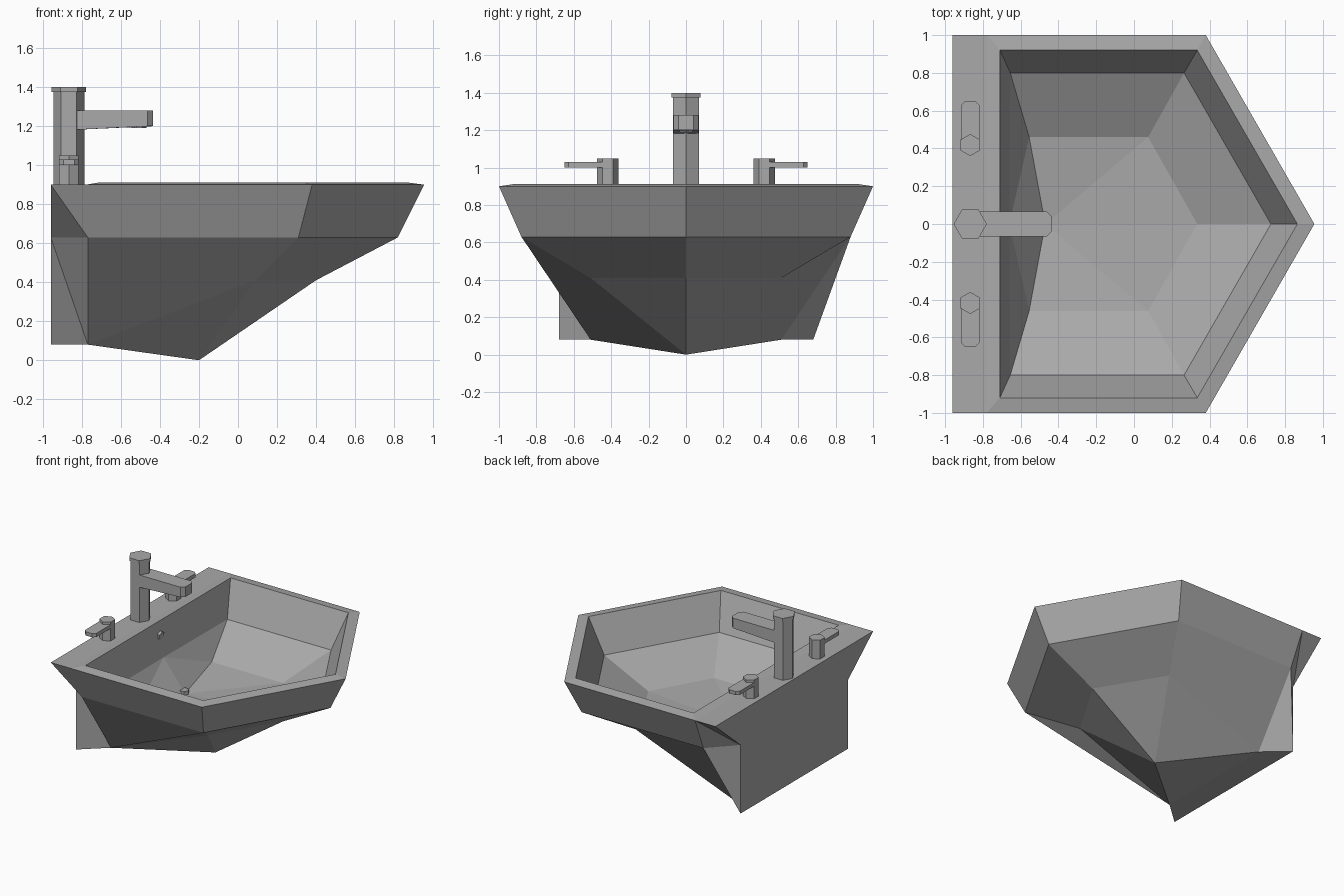
import bpy, bmesh, math
from mathutils import Vector

if "Cube" in bpy.data.objects:
    bpy.data.objects.remove(bpy.data.objects["Cube"])


def make_material(name, level):
    mat = bpy.data.materials.new(name)
    mat.use_nodes = True
    colour = (level, level, level, 1)
    mat.diffuse_color = colour
    mat.node_tree.nodes["Principled BSDF"].inputs["Base Color"].default_value = colour
    return mat


grey = make_material("light grey", 0.4)


def finish(bm, name):
    bmesh.ops.remove_doubles(bm, verts=bm.verts, dist=0.0001)
    bmesh.ops.recalc_face_normals(bm, faces=bm.faces)
    mesh = bpy.data.meshes.new(name)
    bm.to_mesh(mesh)
    bm.free()
    mesh.materials.append(grey)
    obj = bpy.data.objects.new(name, mesh)
    bpy.context.collection.objects.link(obj)
    return obj


def prism(name, outline, height, origin, taper=1.0):
    """Flat outline in x and y, raised from the origin."""
    bm = bmesh.new()
    base = Vector(origin)
    low = [bm.verts.new(base + Vector((x, y, 0))) for x, y in outline]
    top = [bm.verts.new(base + Vector((x * taper, y * taper, height))) for x, y in outline]
    bm.faces.new(low)
    bm.faces.new(top)
    for i in range(len(low)):
        j = (i + 1) % len(low)
        bm.faces.new((low[i], low[j], top[j], top[i]))
    return finish(bm, name)


def hexagon(radius, turn=0.0):
    angles = [turn + i * math.pi / 3 for i in range(6)]
    return [(radius * math.cos(a), radius * math.sin(a)) for a in angles]


def bar(length, half, cut):
    """Bar outline along +x with clipped outer corners."""
    return [(0, -half), (length - cut, -half), (length, cut - half),
            (length, half - cut), (length - cut, half), (0, half)]


# Basin shell
bm = bmesh.new()


def ring(back, corner, side, apex, z, back_z=None):
    bz = z if back_z is None else back_z
    points = [(back, side, bz), (corner, side, z), (apex, 0, z),
              (corner, -side, z), (back, -side, bz)]
    return [bm.verts.new(p) for p in points]


def bridge(a, b, spans):
    n = len(a)
    for i in spans:
        j = (i + 1) % n
        bm.faces.new((a[i], a[j], b[j], b[i]))


def fan(loop, tip):
    for i in range(len(loop)):
        bm.faces.new((loop[i], loop[(i + 1) % len(loop)], tip))


rim = ring(-0.78, 0.38, 1, 0.955, 0.9)
waist = ring(-0.77, 0.31, 0.88, 0.82, 0.63)
keel = ring(-0.77, 0.09, 0.51, 0.4, 0.41, 0.08)
lip = ring(-0.71, 0.335, 0.92, 0.865, 0.912)
shelf = ring(-0.655, 0.265, 0.8, 0.725, 0.64)
floor = ring(-0.555, 0.075, 0.46, 0.335, 0.455)
bridge(rim, waist, range(4))
bridge(waist, keel, range(4))
fan(keel, bm.verts.new((-0.2, 0, 0)))

# Rim and bowl
bridge(rim, lip, range(5))
bridge(lip, shelf, range(4))
bridge(shelf, floor, range(4))
middle = bm.verts.new((-0.66, 0, 0.64))
bm.faces.new((lip[4], lip[0], shelf[0], middle, shelf[4]))
bm.faces.new((shelf[0], middle, floor[0]))
bm.faces.new((shelf[4], middle, floor[4]))
fan(floor + [middle], bm.verts.new((-0.47, 0, 0.4)))

# Wall mount behind the bowl
half = [(1, 0.9), (0.68, 0.63), (0.68, 0.08)]
panel = [bm.verts.new((-0.96, y, z)) for y, z in half]
panel += [bm.verts.new((-0.96, -y, z)) for y, z in reversed(half)]
edge = [rim[0], waist[0], keel[0], keel[4], waist[4], rim[4]]
bm.faces.new(panel)
for i in range(6):
    j = (i + 1) % 6
    if i in (2, 5):
        bm.faces.new((panel[i], panel[j], edge[j], edge[i]))
    else:
        bm.faces.new((panel[i], panel[j], edge[i]))
        bm.faces.new((panel[j], edge[j], edge[i]))
finish(bm, "basin")

# Tap column, cap and spout
tap_x = -0.867
prism("tap_column", hexagon(0.079), 0.48, (tap_x, 0, 0.9))
prism("tap_cap", hexagon(0.088), 0.025, (tap_x, 0, 1.375))
spout = prism("tap_spout", bar(0.43, 0.067, 0.026), 0.09, (tap_x, 0, 1.19))
for v in spout.data.vertices:
    if v.co.z < 1.2:
        v.co.z = 1.18 if v.co.x < -0.8 else 1.2
prism("spout_outlet", hexagon(0.04), 0.02, (-0.51, 0, 1.19))

# Pair of side handles
for side, label in ((1, "back"), (-1, "front")):
    origin = (tap_x, side * 0.418, 0.9)
    prism(label + "_handle_stem", hexagon(0.058, math.pi / 2), 0.15, origin)
    outline = [(y, side * x) for x, y in bar(0.232, 0.05, 0.022)]
    prism(label + "_handle_lever", outline, 0.03, (tap_x, origin[1], 1.0))

# Drain stopper and overflow ring
prism("drain", hexagon(0.035), 0.05, (-0.475, 0, 0.38))
overflow = prism("overflow", hexagon(0.035), 0.02, (0, 0, 0))
overflow.rotation_euler = (0, math.radians(100), 0)
overflow.location = (-0.697, 0, 0.81)
